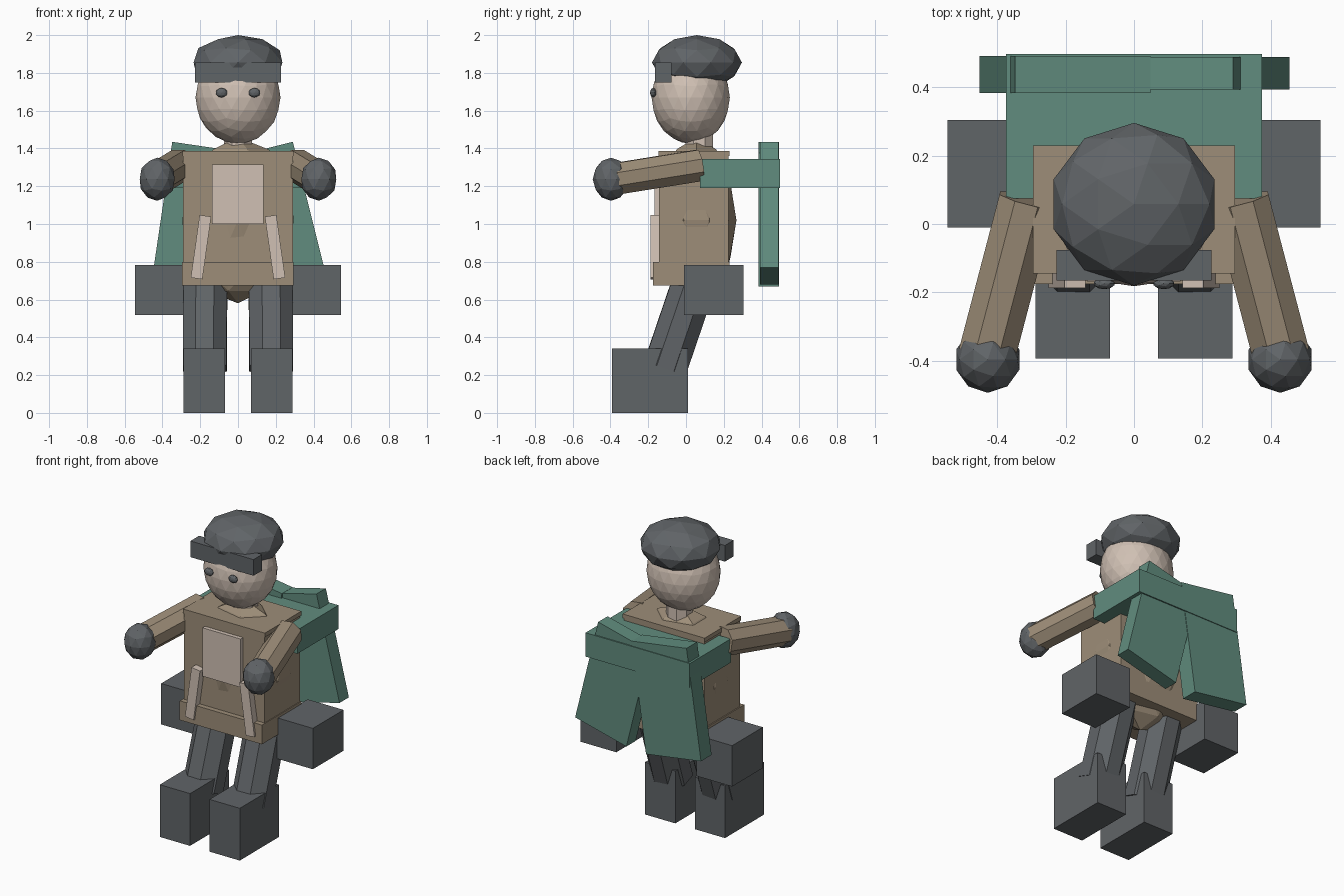
import bpy, bmesh, math
from mathutils import Vector, Matrix

if "Cube" in bpy.data.objects:
    bpy.data.objects.remove(bpy.data.objects["Cube"])


def material(name, rgb):
    m = bpy.data.materials.new(name)
    m.diffuse_color = (*rgb, 1)
    m.use_nodes = True
    m.node_tree.nodes["Principled BSDF"].inputs["Base Color"].default_value = m.diffuse_color
    return m


TAN = material("tan cloth", (0.34, 0.27, 0.19))
SKIN = material("pale skin", (0.63, 0.53, 0.455))
GREY = material("dark grey", (0.118, 0.128, 0.137))
GREEN = material("cape green", (0.12, 0.265, 0.21))


def finish(name, bm, mat):
    bmesh.ops.recalc_face_normals(bm, faces=bm.faces)
    me = bpy.data.meshes.new(name)
    bm.to_mesh(me)
    bm.free()
    me.materials.append(mat)
    ob = bpy.data.objects.new(name, me)
    bpy.context.collection.objects.link(ob)
    return ob


def box(name, mat, x, y, z, tilt=0):
    """Box from min/max ranges, tilted about the y axis through its centre."""
    c = Vector((sum(x) / 2, sum(y) / 2, sum(z) / 2))
    size = (x[1] - x[0], y[1] - y[0], z[1] - z[0])
    bm = bmesh.new()
    bmesh.ops.create_cube(bm, size=1, matrix=Matrix.Translation(c)
                          @ Matrix.Rotation(tilt, 4, 'Y') @ Matrix.Diagonal((*size, 1)))
    return finish(name, bm, mat)


def ball(name, mat, centre, radii, detail=2):
    bm = bmesh.new()
    bmesh.ops.create_icosphere(bm, subdivisions=detail, radius=1,
                               matrix=Matrix.Translation(centre) @ Matrix.Diagonal((*radii, 1)))
    return finish(name, bm, mat)


def tube(name, mat, a, b, radius, sides=8):
    a, b = Vector(a), Vector(b)
    d = b - a
    turn = d.to_track_quat('Z', 'Y').to_matrix().to_4x4()
    bm = bmesh.new()
    bmesh.ops.create_cone(bm, cap_ends=True, segments=sides, radius1=radius, radius2=radius,
                          depth=d.length, matrix=Matrix.Translation((a + b) / 2) @ turn
                          @ Matrix.Rotation(math.pi / sides, 4, 'Z'))
    return finish(name, bm, mat)


def flap(name, side, top_x, top_z, width, length, angle, y):
    """Cape half: slanted slab hung from its outer top corner."""
    down = Vector((side * math.sin(angle), 0, -math.cos(angle)))
    inward = Vector((-side * math.cos(angle), 0, -math.sin(angle)))
    c = Vector((side * top_x, 0, top_z)) + down * length / 2 + inward * width / 2
    box(name, GREEN, (c.x - width / 2, c.x + width / 2), y,
        (c.z - length / 2, c.z + length / 2), -side * angle)


# Head, neck and cap
ball("head", SKIN, (0, 0.025, 1.67), (0.225, 0.207, 0.245), 3)
tube("neck", SKIN, (0, 0.07, 1.35), (0, 0.07, 1.55), 0.08)
ball("cap", GREY, (0, 0.058, 1.855), (0.247, 0.238, 0.145))
box("cap_peak", GREY, (-0.227, 0.227), (-0.165, -0.076), (1.75, 1.855))

# Body, coat and skirt
ball("body", TAN, (0, 0.055, 1.02), (0.31, 0.212, 0.44))
box("coat", TAN, (-0.29, 0.29), (-0.142, 0.225), (0.78, 1.36))
box("coat_shoulders", TAN, (-0.295, 0.295), (-0.145, 0.23), (1.36, 1.387))
box("skirt", TAN, (-0.297, 0.295), (-0.175, 0.23), (0.675, 0.80))
box("chest_panel", SKIN, (-0.138, 0.136), (-0.168, -0.13), (1.0, 1.315))

# Cape
box("cape_yoke", GREEN, (-0.375, 0.375), (0.075, 0.497), (1.19, 1.345))
flap("cape_left", -1, 0.348, 1.435, 0.40, 0.715, math.radians(8.4), (0.383, 0.492))
flap("cape_right", 1, 0.29, 1.435, 0.38, 0.685, math.radians(14), (0.393, 0.489))

# Paired parts
for s, side in ((-1, "left"), (1, "right")):
    def span(a, b):
        return tuple(sorted((s * a, s * b)))
    ball("eye_" + side, GREY, (s * 0.087, -0.174, 1.695), (0.031, 0.017, 0.025))
    box("coat_strip_" + side, SKIN, span(0.165, 0.227), (-0.188, -0.14), (0.71, 1.045),
        -s * math.radians(8))
    tube("arm_" + side, TAN, (s * 0.312, 0.07, 1.31), (s * 0.43, -0.38, 1.238), 0.09)
    ball("hand_" + side, GREY, (s * 0.428, -0.397, 1.237), (0.097, 0.097, 0.114))
    tube("leg_" + side, GREY, (s * 0.176, -0.112, 0.235), (s * 0.172, 0.06, 0.74), 0.125)
    box("boot_" + side, GREY, span(0.07, 0.288), (-0.393, 0.01), (0, 0.34))
    box("hip_box_" + side, GREY, span(0.288, 0.546), (-0.01, 0.305), (0.517, 0.783))
